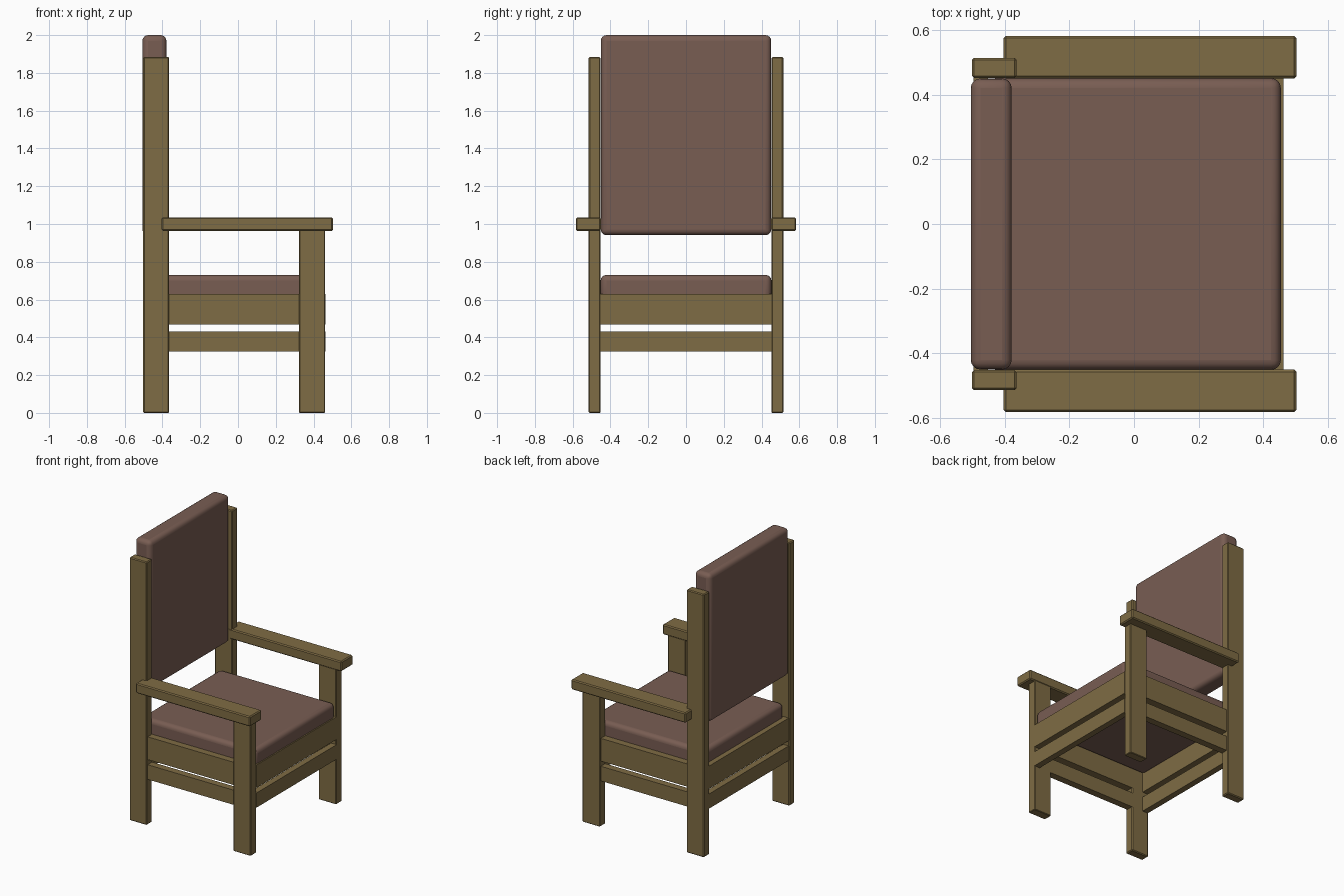
import bpy
import bmesh
import math

if "Cube" in bpy.data.objects:
    bpy.data.objects.remove(bpy.data.objects["Cube"], do_unlink=True)


def make_material(name, rgb):
    mat = bpy.data.materials.new(name)
    mat.use_nodes = True
    color = (*rgb, 1.0)
    mat.diffuse_color = color
    bsdf = next(n for n in mat.node_tree.nodes if n.type == "BSDF_PRINCIPLED")
    bsdf.inputs["Base Color"].default_value = color
    bsdf.inputs["Roughness"].default_value = 0.8
    return mat


wood = make_material("olive wood", (0.212, 0.150, 0.058))
fabric = make_material("brown upholstery", (0.190, 0.110, 0.086))


def box(name, x, y, z, mat, bevel=0.0, segments=1):
    """Box between (min, max) pairs, with optionally rounded edges."""
    mesh = bpy.data.meshes.new(name)
    obj = bpy.data.objects.new(name, mesh)
    bpy.context.collection.objects.link(obj)
    bm = bmesh.new()
    bmesh.ops.create_cube(bm, size=1.0)
    for v in bm.verts:
        v.co = [(a + b) / 2 + c * (b - a) for c, (a, b) in zip(v.co, (x, y, z))]
    bm.to_mesh(mesh)
    bm.free()
    mesh.materials.append(mat)
    if bevel:
        mod = obj.modifiers.new("rounded edges", "BEVEL")
        mod.width = bevel
        mod.segments = segments
    if segments > 1:
        bpy.ops.object.select_all(action="DESELECT")
        obj.select_set(True)
        bpy.context.view_layer.objects.active = obj
        bpy.ops.object.shade_smooth_by_angle(angle=math.radians(40))
    return obj


def side_pair(name, x, y, z, bevel=0.0):
    """The same wooden part on both sides of the chair."""
    box("left_" + name, x, y, z, wood, bevel)
    box("right_" + name, x, (-y[1], -y[0]), z, wood, bevel)


# Posts, front legs and armrests
side_pair("back_post", (-0.502, -0.364), (0.453, 0.515), (0.0, 1.885), 0.006)
side_pair("front_leg", (0.323, 0.461), (0.453, 0.515), (0.0, 0.97), 0.004)
side_pair("armrest", (-0.404, 0.503), (0.451, 0.583), (0.963, 1.035), 0.007)

# Seat frame and lower stretchers
for part, z in (("apron", (0.467, 0.63)), ("stretcher", (0.325, 0.43))):
    side_pair("side_" + part, (-0.37, 0.33), (0.453, 0.503), z)
    box("front_" + part, (0.42, 0.464), (-0.455, 0.455), z, wood)
    box("back_" + part, (-0.497, -0.453), (-0.455, 0.455), z, wood)

# Cushions
box("seat_cushion", (-0.46, 0.455), (-0.452, 0.452), (0.595, 0.73), fabric, 0.03, 4)
box("back_cushion", (-0.506, -0.379), (-0.451, 0.451), (0.941, 2.0), fabric, 0.03, 4)
